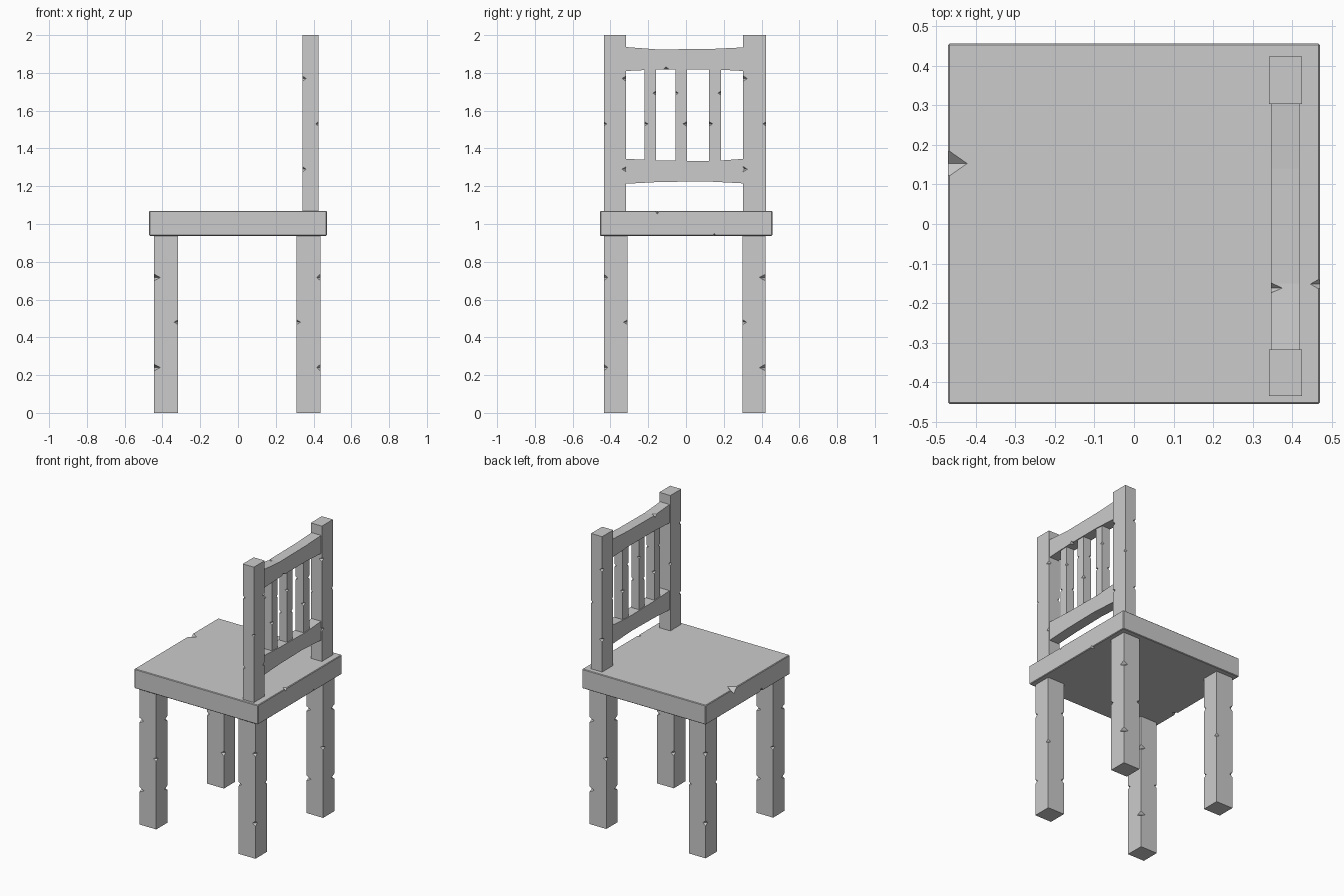
import bpy, bmesh
from mathutils import Matrix, Vector

if "Cube" in bpy.data.objects:
    bpy.data.objects.remove(bpy.data.objects["Cube"])


def to_object(name, bm):
    bmesh.ops.recalc_face_normals(bm, faces=bm.faces)
    mesh = bpy.data.meshes.new(name)
    bm.to_mesh(mesh)
    bm.free()
    obj = bpy.data.objects.new(name, mesh)
    bpy.context.collection.objects.link(obj)
    return obj


def box(name, x, y, z, bevel=0.0):
    lo, hi = Vector((x[0], y[0], z[0])), Vector((x[1], y[1], z[1]))
    bm = bmesh.new()
    bmesh.ops.create_cube(bm, size=1, matrix=Matrix.Translation((lo + hi) / 2)
                          @ Matrix.Diagonal((hi - lo).to_4d()))
    if bevel:
        bmesh.ops.bevel(bm, geom=bm.edges[:], offset=bevel, segments=1, affect='EDGES')
    return to_object(name, bm)


def chip(obj, notches):
    """Cut octahedral nicks out of edges; each notch is (centre, half sizes)."""
    bm = bmesh.new()
    for centre, half in notches:
        c = Vector(centre)
        axes = [Vector((half[0], 0, 0)), Vector((0, half[1], 0)), Vector((0, 0, half[2]))]
        p = [(bm.verts.new(c + a), bm.verts.new(c - a)) for a in axes]
        for i in (0, 1):
            for j in (0, 1):
                for k in (0, 1):
                    tri = [p[0][i], p[1][j], p[2][k]]
                    bm.faces.new(tri if (i + j + k) % 2 == 0 else tri[::-1])
    cutter = to_object("nick_cutter", bm)
    cutter.hide_render = True
    mod = obj.modifiers.new("nicks", 'BOOLEAN')
    mod.operation, mod.solver, mod.object = 'DIFFERENCE', 'EXACT', cutter
    bpy.context.view_layer.objects.active = obj
    bpy.ops.object.modifier_apply(modifier=mod.name)
    bpy.data.objects.remove(cutter)


def rail(name, outline, x):
    """Rail with a slightly waisted y-z outline, extruded along x."""
    bm = bmesh.new()
    face = bm.faces.new([bm.verts.new((x[0], y, z)) for y, z in outline])
    ext = bmesh.ops.extrude_face_region(bm, geom=[face])
    verts = [v for v in ext['geom'] if isinstance(v, bmesh.types.BMVert)]
    bmesh.ops.translate(bm, verts=verts, vec=(x[1] - x[0], 0, 0))
    return to_object(name, bm)


# Seat
seat = box("seat", (-0.47, 0.47), (-0.455, 0.457), (0.937, 1.07), 0.004)
chip(seat, [((-0.472, 0.153, 1.07), (0.05, 0.035, 0.035)),
            ((0.472, -0.152, 1.07), (0.026, 0.015, 0.018)),
            ((0.472, 0.15, 0.937), (0.025, 0.013, 0.015)),
            ((-0.472, -0.15, 0.937), (0.035, 0.025, 0.025))])

# Legs: two nicks on the outer and inner corners, one on each of the others
for side, xs in (("left", (-0.445, -0.317)), ("right", (0.31, 0.437))):
    for end, ys in (("front", (-0.435, -0.31)), ("back", (0.30, 0.422))):
        leg = box(f"{end}_{side}_leg", xs, ys, (0, 0.94))
        xo, xi = xs if side == "left" else xs[::-1]
        yo, yi = ys if end == "front" else ys[::-1]
        big = 0.034 if (side == "left") == (end == "front") else 0.021
        nicks = [((x, y, z), (big, big, 0.018))
                 for x, y in ((xo, yo), (xi, yi)) for z in (0.24, 0.717)]
        nicks += [((x, y, 0.48), (0.021, 0.021, 0.013)) for x, y in ((xo, yi), (xi, yo))]
        chip(leg, nicks)

# Back posts
PX = (0.341, 0.425)
for end, ys in (("front", (-0.435, -0.317)), ("back", (0.303, 0.423))):
    post = box(f"{end}_back_post", PX, ys, (1.065, 2.0))
    yo, yi = ys if end == "front" else ys[::-1]
    nicks = [((x, y, z), (0.02, 0.022, 0.014))
             for x, y in ((PX[1], yi), (PX[0], yo)) for z in (1.29, 1.77)]
    nicks += [((x, y, 1.53), (0.014, 0.016, 0.011)) for x, y in ((PX[1], yo), (PX[0], yi))]
    chip(post, nicks)

# Rails
RX = (0.347, 0.419)
top = rail("top_rail", [(-0.32, 1.81), (-0.15, 1.818), (0.14, 1.819), (0.306, 1.81),
                        (0.306, 1.935), (0.14, 1.927), (-0.15, 1.924), (-0.32, 1.937)], RX)
chip(top, [((RX[0], -0.162, 1.924), (0.03, 0.013, 0.016)),
           ((RX[1], -0.105, 1.818), (0.02, 0.016, 0.014))])
rail("lower_rail", [(-0.32, 1.213), (-0.15, 1.222), (0.10, 1.226), (0.306, 1.215),
                    (0.306, 1.345), (0.14, 1.333), (-0.15, 1.337), (-0.32, 1.345)], RX)

# Slats
SX = (0.353, 0.413)
for i, ys in enumerate(((-0.221, -0.16), (-0.056, 0.004), (0.122, 0.184))):
    slat = box(f"slat_{i + 1}", SX, ys, (1.325, 1.825))
    a, b = ys if i == 1 else ys[::-1]
    chip(slat, [((SX[1], a, 1.693), (0.016, 0.016, 0.01)),
                ((SX[0], b, 1.693), (0.016, 0.016, 0.01)),
                ((SX[1], b, 1.53), (0.018, 0.02, 0.012)),
                ((SX[0], a, 1.53), (0.018, 0.02, 0.012))])
